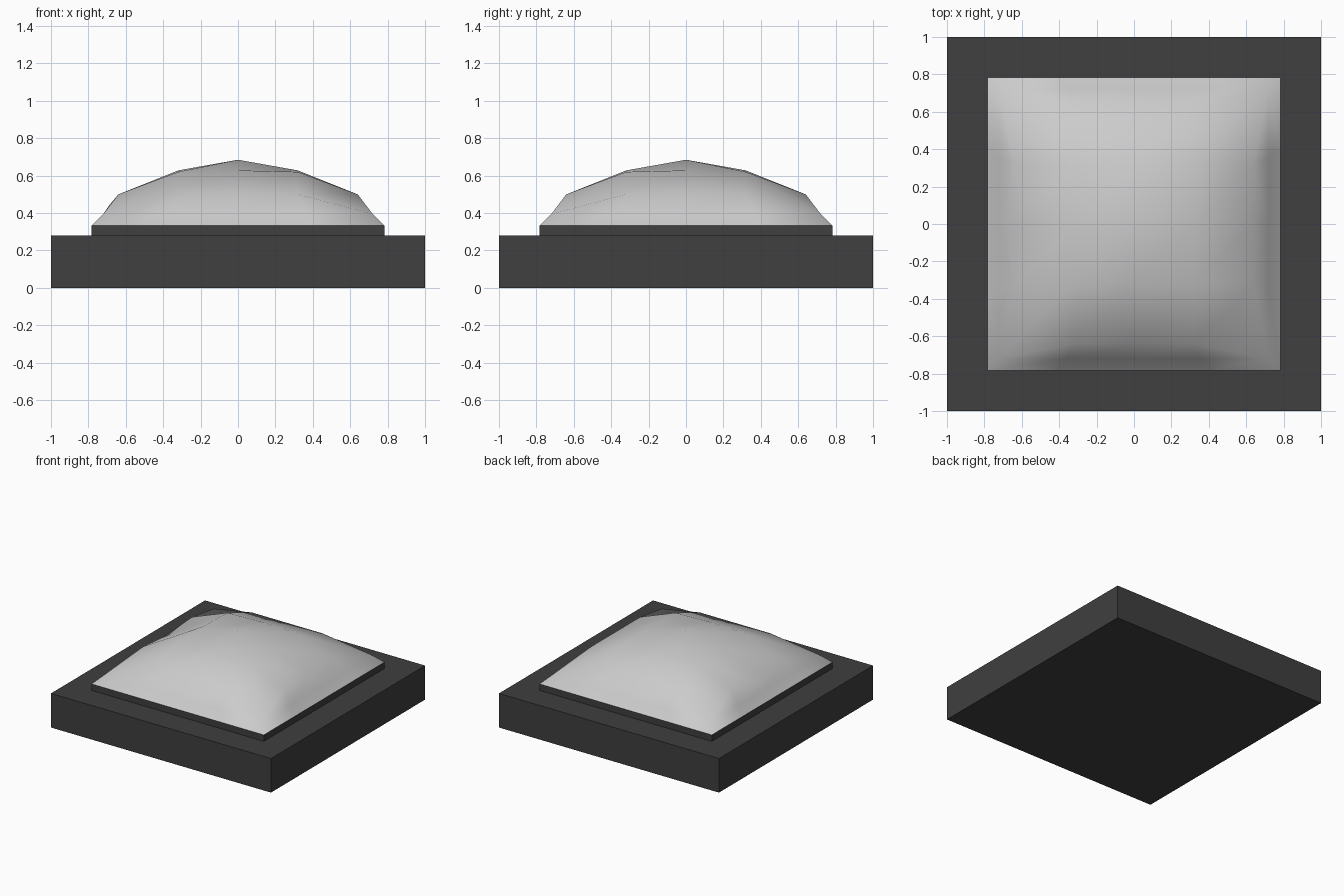
import bpy, bmesh
from math import radians

if "Cube" in bpy.data.objects:
    bpy.data.objects.remove(bpy.data.objects["Cube"])

dark = bpy.data.materials.new("dark_frame")
dark.diffuse_color = (0.05, 0.05, 0.05, 1)
dark.use_nodes = True
dark.node_tree.nodes["Principled BSDF"].inputs["Base Color"].default_value = dark.diffuse_color


def box(name, half, z0, z1):
    bpy.ops.mesh.primitive_cube_add(size=1, location=(0, 0, (z0 + z1) / 2))
    ob = bpy.context.object
    ob.name = name
    ob.scale = (2 * half, 2 * half, z1 - z0)
    bpy.ops.object.transform_apply(location=True, scale=True)
    ob.data.materials.append(dark)


# Curb and raised rim
box("curb", 1.0, 0.0, 0.28)
box("rim", 0.783, 0.28, 0.333)

# Dome: a 5 x 5 grid on top, skirted by two square rings
bm = bmesh.new()


def grid_point(i, j):
    a, b = max(abs(i), abs(j)), min(abs(i), abs(j))
    if (i, j) == (-2, 0):
        return (-0.69, 0, 0.44)      # slight dent on the left edge
    if a == b == 2:
        return (0.36 * i, 0.36 * j, 0.395)
    z = (0.685, 0.628, 0.5)[a] - (0.008 if a == b == 1 else 0)
    return (0.32 * i, 0.32 * j, z)


R = range(-2, 3)
grid = {(i, j): bm.verts.new(grid_point(i, j)) for i in R for j in R}
for i in range(-2, 2):
    for j in range(-2, 2):
        bm.faces.new([grid[i, j], grid[i + 1, j], grid[i + 1, j + 1], grid[i, j + 1]])

# Walk round the grid edge counter-clockwise
edge = ([(i, -2) for i in range(-2, 2)] + [(2, j) for j in range(-2, 2)]
        + [(i, 2) for i in range(2, -2, -1)] + [(-2, j) for j in range(2, -2, -1)])
ring = [grid[k] for k in edge]
for half, z in ((0.72, 0.395), (0.783, 0.333)):
    new = []
    for n, (i, j) in enumerate(edge):
        corner = abs(i) == abs(j)
        if corner and half == 0.72:
            new.append(ring[n])      # the grid corners already lie on this ring
        else:
            new.append(bm.verts.new((half * i / 2, half * j / 2, z)))
    for n in range(16):
        m = (n + 1) % 16
        loop = list(dict.fromkeys([new[n], new[m], ring[m], ring[n]]))
        bm.faces.new(loop)
    ring = new

mesh = bpy.data.meshes.new("dome")
bm.to_mesh(mesh)
bm.free()
dome = bpy.data.objects.new("dome", mesh)
bpy.context.collection.objects.link(dome)
bpy.ops.object.select_all(action='DESELECT')
dome.select_set(True)
bpy.context.view_layer.objects.active = dome
bpy.ops.object.shade_smooth_by_angle(angle=radians(60))
